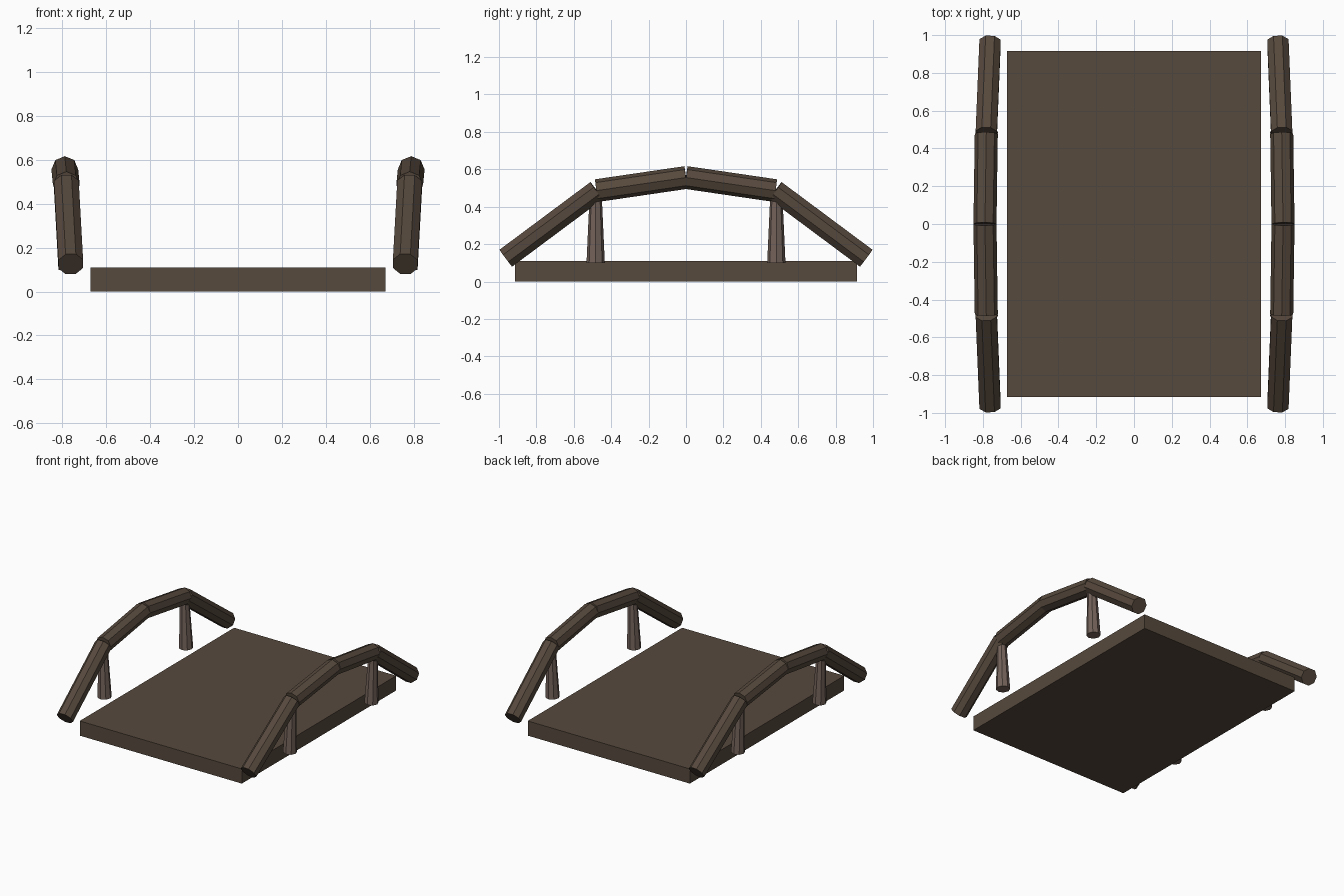
import bpy, bmesh, math
from mathutils import Vector

cube = bpy.data.objects.get("Cube")
if cube:
    bpy.data.objects.remove(cube, do_unlink=True)


def material(name, rgb):
    m = bpy.data.materials.new(name)
    m.use_nodes = True
    m.diffuse_color = (*rgb, 1)
    bsdf = next(n for n in m.node_tree.nodes if n.type == 'BSDF_PRINCIPLED')
    bsdf.inputs["Base Color"].default_value = (*rgb, 1)
    return m


wood = material("dark brown wood", (0.095, 0.067, 0.047))
post_wood = material("pale brown wood", (0.175, 0.125, 0.104))


def add_object(name, bm, mat):
    bmesh.ops.recalc_face_normals(bm, faces=bm.faces)
    mesh = bpy.data.meshes.new(name)
    bm.to_mesh(mesh)
    bm.free()
    mesh.materials.append(mat)
    ob = bpy.data.objects.new(name, mesh)
    bpy.context.collection.objects.link(ob)
    return ob


def log(name, start, end, r_start, r_end, mat, roll=0.0, sides=8):
    """Faceted log with square-cut ends between two points."""
    start, end = Vector(start), Vector(end)
    axis = (end - start).normalized()
    across = (Vector((1, 0, 0)) - axis * axis.x).normalized()
    up = across.cross(axis)
    bm = bmesh.new()
    rings = []
    for centre, r in ((start, r_start), (end, r_end)):
        angles = [2 * math.pi * i / sides + roll for i in range(sides)]
        rings.append([bm.verts.new(centre + r * (across * math.cos(a) + up * math.sin(a)))
                      for a in angles])
    for i in range(sides):
        j = (i + 1) % sides
        bm.faces.new((rings[0][i], rings[0][j], rings[1][j], rings[1][i]))
    for ring in rings:
        bm.faces.new(ring)
    return add_object(name, bm, mat)


# Flat deck slab
bm = bmesh.new()
bmesh.ops.create_cube(bm, size=1)
bmesh.ops.scale(bm, vec=(1.345, 1.83, 0.11), verts=bm.verts)
bmesh.ops.translate(bm, vec=(0, 0, 0.055), verts=bm.verts)
add_object("deck", bm, wood)

# Arched handrails of four logs, leaning outward, on two tapered posts each
R = 0.061
for side, sx in (("left", 1), ("right", -1)):
    for end, sy in (("front", -1), ("back", 1)):
        foot = (sx * 0.762, sy * 0.963, 0.125)
        knee = (sx * 0.782, sy * 0.478, 0.486)
        crown = (sx * 0.789, 0, 0.556)
        log(f"{side}_{end}_lower_rail", foot, knee, R, R, wood, math.pi / 8)
        log(f"{side}_{end}_upper_rail", knee, crown, R, R, wood)
        log(f"{side}_{end}_post", (sx * 0.769, sy * 0.483, 0.1),
            (sx * 0.782, sy * 0.483, 0.47), 0.049, 0.032, post_wood)
